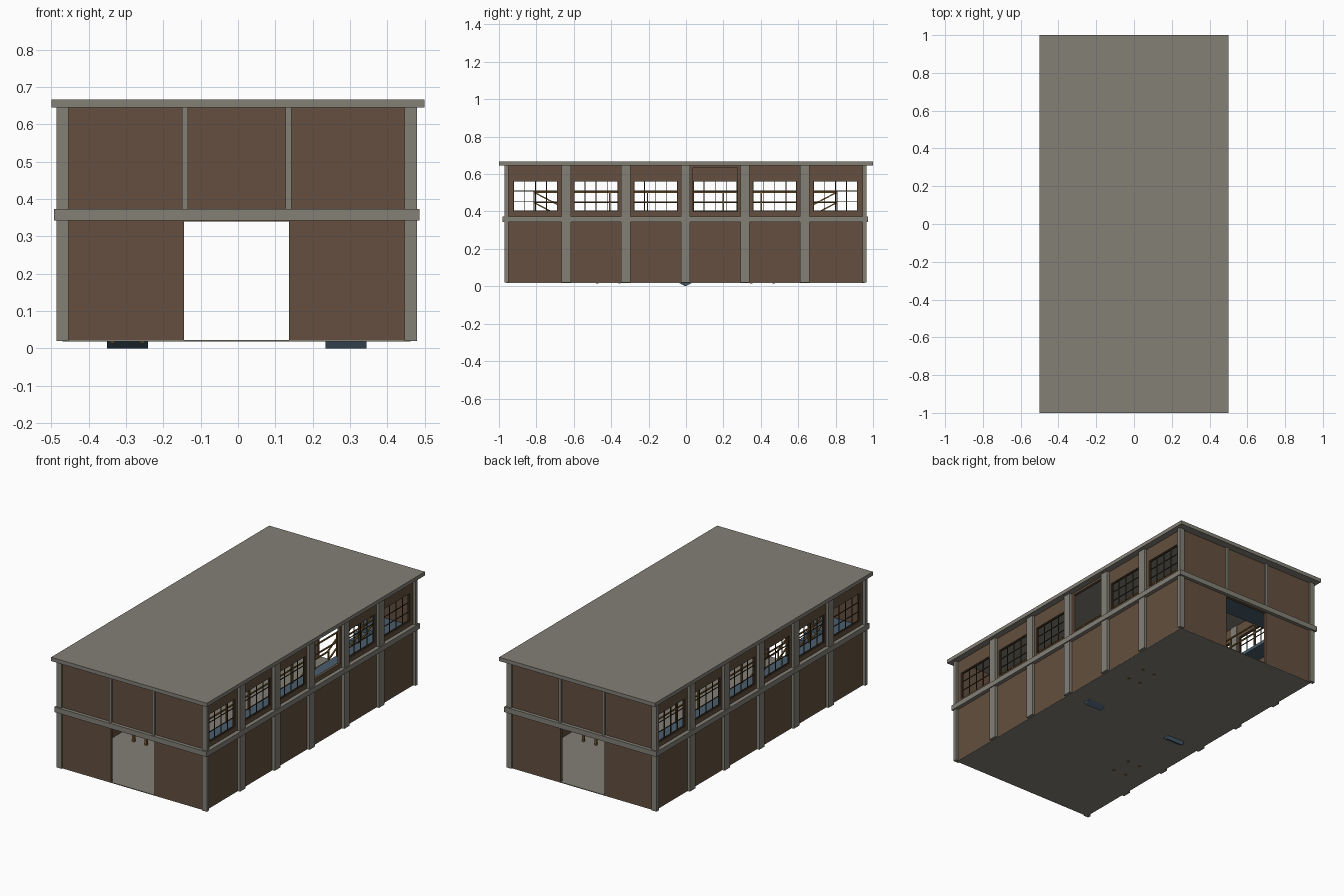
import bpy, bmesh, math
from mathutils import Vector, Matrix

if "Cube" in bpy.data.objects:
    bpy.data.objects.remove(bpy.data.objects["Cube"])

CX, CY = -0.0035, -0.003          # centre of the building body


def mat(name, rgb):
    m = bpy.data.materials.new(name)
    lin = [c / 12.92 if c <= 0.04045 else ((c + 0.055) / 1.055) ** 2.4 for c in rgb]
    m.diffuse_color = (*lin, 1)
    m.use_nodes = True
    m.node_tree.nodes["Principled BSDF"].inputs["Base Color"].default_value = m.diffuse_color
    return m


CONCRETE = mat("concrete_grey", (0.51, 0.50, 0.46))
BROWN = mat("wall_brown", (0.39, 0.31, 0.245))
DARK = mat("window_dark_brown", (0.25, 0.20, 0.14))
STEEL = mat("steel_blue", (0.285, 0.365, 0.43))
TAN = mat("rail_tan", (0.47, 0.36, 0.18))

parts = {}


def part(name, material):
    return parts.setdefault(name, (bmesh.new(), material))[0]


def box(bm, x0, x1, y0, y1, z0, z1):
    """Box in coordinates relative to the building centre."""
    c = Vector(((x0 + x1) / 2 + CX, (y0 + y1) / 2 + CY, (z0 + z1) / 2))
    s = Matrix.Diagonal((abs(x1 - x0), abs(y1 - y0), abs(z1 - z0), 1))
    bmesh.ops.create_cube(bm, size=1, matrix=Matrix.Translation(c) @ s)


def bar(bm, p, q, w=0.007):
    """Square bar between two points."""
    o = Vector((CX, CY, 0))
    p, q = Vector(p) + o, Vector(q) + o
    d = q - p
    m = Matrix.Translation((p + q) / 2) @ d.to_track_quat('Z', 'Y').to_matrix().to_4x4()
    bmesh.ops.create_cube(bm, size=1, matrix=m @ Matrix.Diagonal((w, w, d.length, 1)))


def prism(bm, prof, x0, x1, s):
    """Extrude a (y, z) profile along x; s = -1 turns it half round the centre."""
    a = [bm.verts.new((CX + s * x0, CY + s * y, z)) for y, z in prof]
    b = [bm.verts.new((CX + s * x1, CY + s * y, z)) for y, z in prof]
    n = len(prof)
    bm.faces.new(a)
    bm.faces.new(b[::-1])
    for i in range(n):
        bm.faces.new((a[i], b[i], b[(i + 1) % n], a[(i + 1) % n]))


# Main levels
Z0, BELT0, BELT1, EAVE, TOP = 0.02, 0.343, 0.373, 0.645, 0.667
W0, W1, HEAD = 0.40, 0.564, 0.633
WX, WY, T = 0.466, 0.957, 0.016    # wall faces and thickness
DECK = 0.365

# Roof and ground slab
bm = part("roof_slab", CONCRETE)
box(bm, -0.5 - CX, 0.5 - CX, -1 - CY, 1 - CY, EAVE, TOP)
box(part("ground_floor", CONCRETE), -WX, WX, -WY, WY, 0.018, 0.022)

# Belt course around the building
bm = part("belt_course", CONCRETE)
for s in (-1, 1):
    box(bm, s * (WX - 0.004), s * 0.489, -0.977, 0.977, BELT0, BELT1)
    box(bm, -0.489, 0.489, s * (WY - 0.004), s * 0.977, BELT0, BELT1)

# Pilasters
bm = part("pilasters", CONCRETE)
PY = [i * 0.3185 for i in range(-2, 3)]
for s in (-1, 1):
    for y in PY:
        box(bm, s * (WX - 0.02), s * 0.4825, y - 0.025, y + 0.025, Z0, EAVE)
    for t in (-1, 1):
        box(bm, s * 0.45, s * 0.4825, t * 0.947, t * 0.967, Z0, EAVE)
        box(bm, s * 0.1305, s * 0.147, t * (WY - 0.01), t * 0.967, BELT1, EAVE)

# End walls with door openings
bm = part("end_walls", BROWN)
DOOR = 0.1405
for s in (-1, 1):
    ya, yb = s * (WY - T), s * WY
    box(bm, -WX, -DOOR, ya, yb, Z0, 0.34)
    box(bm, DOOR, WX, ya, yb, Z0, 0.34)
    box(bm, -WX, WX, ya, yb, 0.34, EAVE)

# Side walls: sill, head, piers and panels above windows
bm = part("side_walls", BROWN)
fr = part("window_frames", DARK)
WC = [-0.802, -0.478, -0.159, 0.159, 0.478, 0.802]
HW = 0.119
edges = [-WY + T] + [c + k * HW for c in WC for k in (-1, 1)] + [WY - T]
for s in (-1, 1):
    xa, xb = s * (WX - T), s * WX
    box(bm, xa, xb, -WY + T, WY - T, Z0, W0)
    box(bm, xa, xb, -WY + T, WY - T, HEAD, EAVE)
    for i in range(0, len(edges), 2):
        box(bm, xa, xb, edges[i], edges[i + 1], W0, HEAD)
    for i, c in enumerate(WC):
        if s == 1 and i == 3:
            continue                       # one window is missing on the right
        box(bm, xa, xb, c - HW, c + HW, W1, HEAD)
        xm, d = s * (WX - T / 2), 0.004
        for k in (-1, 1):
            box(fr, xm - d, xm + d, c + k * HW, c + k * (HW - 0.005), W0, W1)
        for z in (W0, W1 - 0.005):
            box(fr, xm - d, xm + d, c - HW, c + HW, z, z + 0.005)
        for k in (-1, 0, 1):               # glazing bars
            y = c + k * HW / 2
            box(fr, xm - 0.002, xm + 0.002, y - 0.002, y + 0.002, W0, W1)
        for k in (1, 2):
            z = W0 + (W1 - W0) * k / 3
            box(fr, xm - 0.002, xm + 0.002, c - HW, c + HW, z - 0.002, z + 0.002)

# Gallery ring inside
GX, GY = 0.35, 0.81
bm = part("gallery_floor", STEEL)
for s in (-1, 1):
    box(bm, s * GX, s * (WX - T), -GY, GY, 0.346, DECK)
    box(bm, -(WX - T), WX - T, s * GY, s * (WY - T), 0.346, DECK)

# Gallery railings, open where the stairs arrive
bm = part("gallery_railing", TAN)
SX0, SX1 = 0.238, 0.348
RX = GX + 0.006
for s in (-1, 1):
    for h in (0.083, 0.138):
        z = DECK + h
        bar(bm, (s * RX, -GY, z), (s * RX, GY, z))
        bar(bm, (s * SX0, s * GY, z), (-s * RX, s * GY, z))
    for i in range(9):
        y = -GY + i * GY / 4
        bar(bm, (s * RX, y, DECK), (s * RX, y, DECK + 0.138))
    for i in range(5):
        x = SX0 - i * (SX0 + RX) / 4
        bar(bm, (s * x, s * GY, DECK), (s * x, s * GY, DECK + 0.138))

# Two stairs with a landing on four legs, turned half round from each other
st = part("stairs", STEEL)
rl = part("stair_railing", TAN)
lg = part("landing_legs", TAN)
LZ, LA, LB = 0.192, 0.342, 0.482


def flight(ya, za, yb, zb, s, n=8):
    dy, dz = (yb - ya) / n, (zb - za) / n
    prof = [(ya, za - 0.021), (ya - 0.012, za)]
    for i in range(n):
        prof += [(ya + i * dy, za + (i + 1) * dz), (ya + (i + 1) * dy, za + (i + 1) * dz)]
    prof.append((yb, zb - 0.021))
    prism(st, prof, SX0, SX1, s)
    for x in (SX0 + 0.004, SX1 - 0.004):
        for h in (0.083, 0.138):
            bar(rl, (s * x, s * ya, za + h), (s * x, s * yb, zb + h))
        for k in (0.03, 0.5, 1):
            y, z = ya + (yb - ya) * k, za + (zb - za) * k
            bar(rl, (s * x, s * y, z), (s * x, s * y, z + 0.138))


for s in (-1, 1):
    flight(0.0, 0.021, LA, LZ, s)
    flight(LB, LZ, GY, DECK, s)
    box(st, s * SX0, s * SX1, s * LA, s * LB, LZ - 0.018, LZ)
    for x in (SX0 + 0.004, SX1 - 0.004):
        for h in (0.083, 0.138):
            bar(rl, (s * x, s * LA, LZ + h), (s * x, s * LB, LZ + h))
    for dx in (-0.04, 0.04):
        for dy in (-0.06, 0.06):
            x, y = 0.293 + dx, 0.412 + dy
            bar(lg, (s * x, s * y, 0.014), (s * x, s * y, LZ - 0.01), 0.012)

# Turn the collected parts into objects
for name, (bm, material) in parts.items():
    bmesh.ops.recalc_face_normals(bm, faces=bm.faces[:])
    me = bpy.data.meshes.new(name)
    bm.to_mesh(me)
    bm.free()
    me.materials.append(material)
    bpy.context.scene.collection.objects.link(bpy.data.objects.new(name, me))
